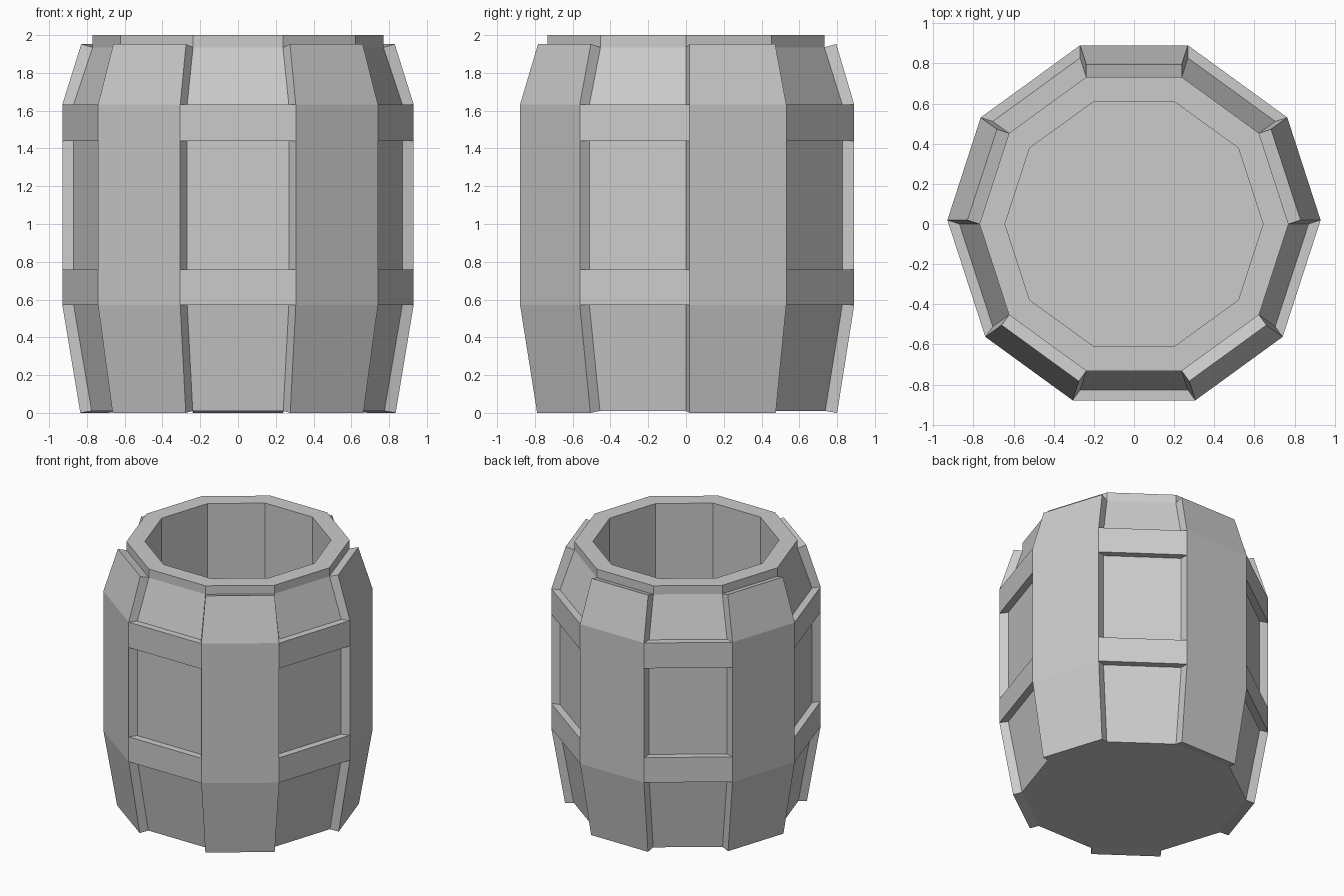
import bpy, bmesh
from math import cos, sin, radians
from mathutils import Vector

if "Cube" in bpy.data.objects:
    bpy.data.objects.remove(bpy.data.objects["Cube"])

N = 10


def ring(bm, r, z):
    return [bm.verts.new((r * cos(radians(36 * i)), r * sin(radians(36 * i)), z)) for i in range(N)]


def finish(bm, name):
    me = bpy.data.meshes.new(name)
    bm.to_mesh(me)
    bm.free()
    ob = bpy.data.objects.new(name, me)
    bpy.context.collection.objects.link(ob)


# Hollow ten-sided body: outer wall, rim, inner wall and floor
profile = [(.775, .01), (.87, .57), (.87, 1.633), (.77, 1.935), (.77, 2), (.643, 2), (.643, .13)]
bm = bmesh.new()
rings = [ring(bm, r, z) for r, z in profile]
bm.faces.new(rings[0][::-1])
bm.faces.new(rings[-1])
staves = [[] for _ in range(N)]
for k in range(len(rings) - 1):
    a, b = rings[k], rings[k + 1]
    for i in range(N):
        j = (i + 1) % N
        f = bm.faces.new((a[i], a[j], b[j], b[i]))
        if k < 3:
            staves[i].append(f)

# Every second stave is pushed outwards
for i in range(0, N, 2):
    out = Vector((cos(radians(36 * i + 18)), sin(radians(36 * i + 18)), 0)) * .063
    res = bmesh.ops.extrude_face_region(bm, geom=staves[i])
    for v in [g for g in res["geom"] if isinstance(g, bmesh.types.BMVert)]:
        dz = -.01 if v.co.z < .1 else .018 if v.co.z > 1.8 else 0
        v.co += out + Vector((0, 0, dz))
    bmesh.ops.delete(bm, geom=[f for f in staves[i] if f.is_valid], context='FACES')
bmesh.ops.recalc_face_normals(bm, faces=bm.faces[:])
finish(bm, "barrel_body")


# Hoops: band pieces bridging the raised staves
def hoop(name, z0, z1):
    bm = bmesh.new()
    for i in range(1, N, 2):
        ends = []
        for vert, stave in ((i, i - 1), (i + 1, i + 1)):
            inner = Vector((.87 * cos(radians(36 * vert)), .87 * sin(radians(36 * vert)), 0))
            c = radians(36 * stave + 18)
            ends.append((inner, inner + Vector((cos(c), sin(c), 0)) * .063))
        (a, b), (d, c) = ends
        lo = [bm.verts.new(p + Vector((0, 0, z0))) for p in (a, b, c, d)]
        hi = [bm.verts.new(p + Vector((0, 0, z1))) for p in (a, b, c, d)]
        bm.faces.new(lo[::-1])
        bm.faces.new(hi)
        bm.faces.new((lo[1], lo[2], hi[2], hi[1]))
    finish(bm, name)


hoop("lower_hoop", .57, .76)
hoop("upper_hoop", 1.44, 1.633)
